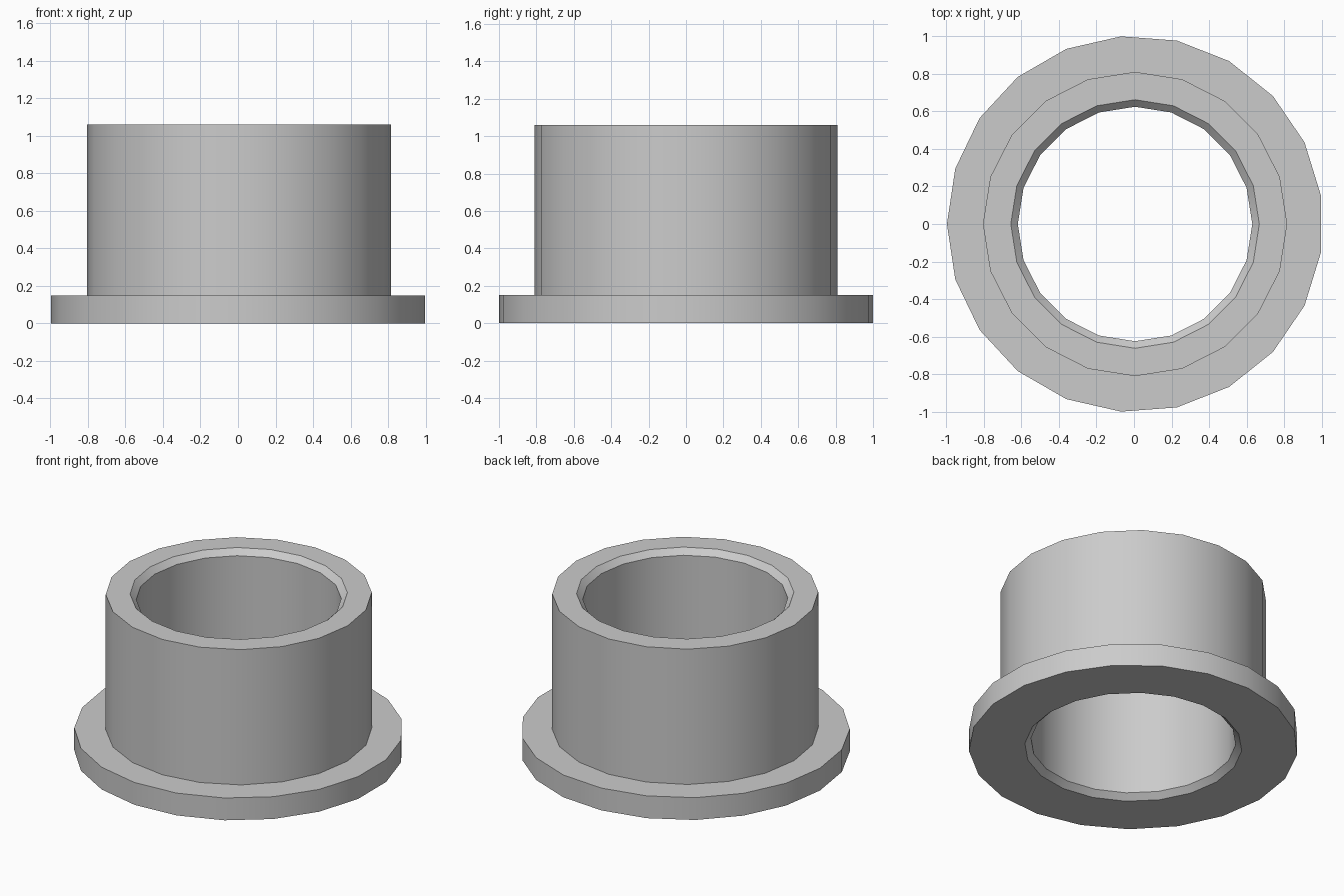
import bpy, bmesh, math

cube = bpy.data.objects.get("Cube")
if cube:
    bpy.data.objects.remove(cube, do_unlink=True)

# Plain grey material
grey = bpy.data.materials.new("plain_grey")
grey.use_nodes = True
colour = (0.6, 0.6, 0.6, 1)
grey.diffuse_color = colour
grey.node_tree.nodes["Principled BSDF"].inputs["Base Color"].default_value = colour

CENTRE_X = 0.0056
HEIGHT, FLANGE_TOP, CHAMFER = 1.06, 0.15, 0.0375
FLANGE_R, BARREL_R, BORE_R = 1.0028, 0.811, 0.625
bm = bmesh.new()


def ring(radius, z, sides=20):
    """Closed loop of edges with its first vertex on -x."""
    verts = []
    for i in range(sides):
        a = math.pi + math.tau * i / sides
        verts.append(bm.verts.new((CENTRE_X + radius * math.cos(a), radius * math.sin(a), z)))
    edges = [bm.edges.new((verts[i - 1], verts[i])) for i in range(sides)]
    return verts, edges


def wall(lower, upper):
    """Quads between two rings with the same number of sides."""
    a, b = lower[0], upper[0]
    for i in range(len(a)):
        bm.faces.new((a[i - 1], a[i], b[i], b[i - 1]))


def annulus(inner, outer):
    """Flat face area between two rings at the same height."""
    bmesh.ops.triangle_fill(bm, edges=inner[1] + outer[1], use_beauty=True)


# Flange and barrel outside
flange_low = ring(FLANGE_R, 0, 21)
flange_high = ring(FLANGE_R, FLANGE_TOP, 21)
barrel_low = ring(BARREL_R, FLANGE_TOP)
barrel_high = ring(BARREL_R, HEIGHT)

# Bore with a chamfer at each mouth
mouth_high = ring(BORE_R + CHAMFER, HEIGHT)
bore_high = ring(BORE_R, HEIGHT - CHAMFER)
bore_low = ring(BORE_R, CHAMFER)
mouth_low = ring(BORE_R + CHAMFER, 0)

wall(flange_low, flange_high)
annulus(barrel_low, flange_high)
wall(barrel_low, barrel_high)
annulus(mouth_high, barrel_high)
wall(bore_high, mouth_high)
wall(bore_low, bore_high)
wall(mouth_low, bore_low)
annulus(mouth_low, flange_low)

bmesh.ops.recalc_face_normals(bm, faces=bm.faces)
mesh = bpy.data.meshes.new("flanged_bushing")
bm.to_mesh(mesh)
bm.free()
mesh.materials.append(grey)
bushing = bpy.data.objects.new("flanged_bushing", mesh)
bpy.context.collection.objects.link(bushing)

# Smooth round walls, sharp rims
bpy.ops.object.select_all(action="DESELECT")
bushing.select_set(True)
bpy.context.view_layer.objects.active = bushing
bpy.ops.object.shade_smooth_by_angle(angle=math.radians(30))
